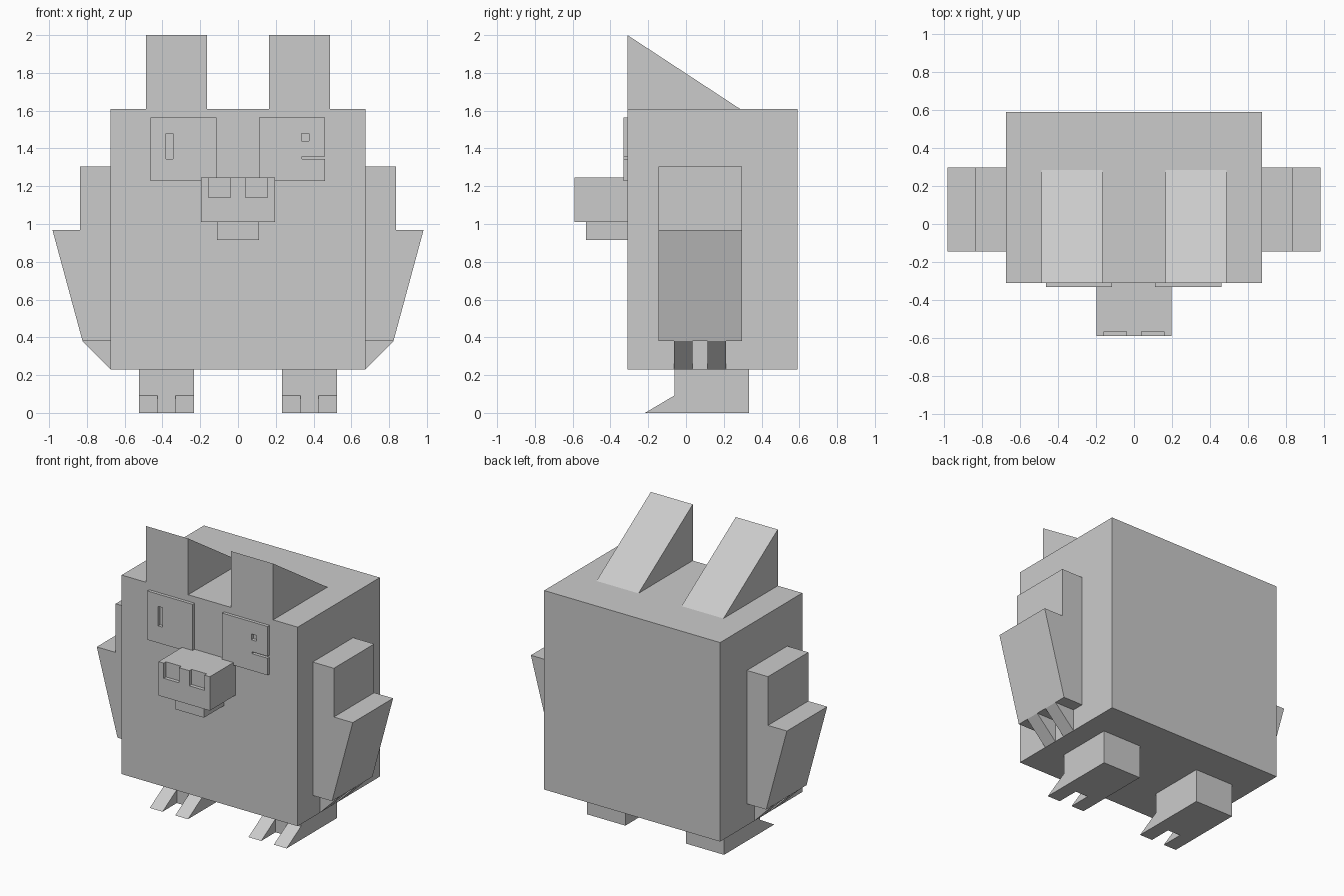
import bpy
import bmesh
from mathutils import Vector

if "Cube" in bpy.data.objects:
    bpy.data.objects.remove(bpy.data.objects["Cube"], do_unlink=True)

GREY = (0.6, 0.6, 0.6, 1.0)
grey = bpy.data.materials.new("plain grey")
grey.use_nodes = True
grey.diffuse_color = GREY
grey.node_tree.nodes["Principled BSDF"].inputs["Base Color"].default_value = GREY


def prism(name, axis, profile, start, end):
    """Extrude a 2D profile along x (profile y,z) or y (profile x,z)."""
    bm = bmesh.new()
    place = (lambda a, b: (start, a, b)) if axis == "x" else (lambda a, b: (a, start, b))
    face = bm.faces.new([bm.verts.new(place(a, b)) for a, b in profile])
    side = bmesh.ops.extrude_face_region(bm, geom=[face])
    verts = [v for v in side["geom"] if isinstance(v, bmesh.types.BMVert)]
    shift = end - start
    bmesh.ops.translate(bm, verts=verts,
                        vec=Vector((shift, 0, 0) if axis == "x" else (0, shift, 0)))
    bmesh.ops.recalc_face_normals(bm, faces=bm.faces)
    mesh = bpy.data.meshes.new(name)
    bm.to_mesh(mesh)
    bm.free()
    mesh.materials.append(grey)
    obj = bpy.data.objects.new(name, mesh)
    bpy.context.collection.objects.link(obj)
    return obj


def box(name, x, y, z):
    return prism(name, "y", [(x[0], z[0]), (x[1], z[0]), (x[1], z[1]), (x[0], z[1])], *y)


def carve(obj, x, y, z):
    """Cut a box-shaped recess out of an object."""
    cutter = box("cutter", x, y, z)
    cutter.hide_render = True
    mod = obj.modifiers.new("cut", "BOOLEAN")
    mod.operation = "DIFFERENCE"
    mod.solver = "EXACT"
    mod.object = cutter
    bpy.context.view_layer.objects.active = obj
    bpy.ops.object.modifier_apply(modifier=mod.name)
    bpy.data.objects.remove(cutter, do_unlink=True)


# Body
FRONT = -0.31
box("body", (-0.675, 0.675), (FRONT, 0.59), (0.23, 1.61))

# Beak with two nostril notches, and lower jaw
beak = box("beak", (-0.197, 0.197), (-0.59, FRONT), (1.01, 1.245))
for s in (-1, 1):
    carve(beak, sorted((s * 0.04, s * 0.157)), (-0.65, -0.565), (1.14, 1.3))
box("lower_jaw", (-0.11, 0.11), (-0.53, FRONT), (0.915, 1.01))

# Eye plates with pupils
DEPTH = (-0.4, -0.25)
right_eye = box("right_eye", (-0.463, -0.115), (-0.332, FRONT), (1.227, 1.565))
carve(right_eye, (-0.38, -0.345), DEPTH, (1.345, 1.48))
left_eye = box("left_eye", (0.11, 0.46), (-0.332, FRONT), (1.227, 1.565))
carve(left_eye, (0.335, 0.375), DEPTH, (1.44, 1.48))
carve(left_eye, (0.34, 0.5), DEPTH, (1.345, 1.358))

# Paired parts on both sides
for s, side in ((1, "left"), (-1, "right")):
    # Wedge ears
    prism(side + "_ear", "x", [(FRONT, 1.61), (0.285, 1.61), (FRONT, 2.0)],
          s * 0.165, s * 0.487)

    # Stepped, tapering arm
    arm = [(0.675, 0.38), (0.823, 0.38), (0.982, 0.967),
           (0.837, 0.967), (0.837, 1.305), (0.675, 1.305)]
    prism(side + "_arm", "y", [(s * x, z) for x, z in arm], -0.145, 0.297)

    # Claws under the arm
    claw = [(s * 0.675, 0.23), (s * 0.823, 0.38), (s * 0.675, 0.38)]
    for i, y in enumerate((-0.063, 0.115)):
        prism(f"{side}_claw_{i + 1}", "y", claw, y, y + 0.098)

    # Foot with two wedge toes
    box(side + "_foot", sorted((s * 0.232, s * 0.525)), (-0.06, 0.333), (0, 0.23))
    toe = [(-0.06, 0), (-0.06, 0.093), (-0.217, 0)]
    for i, x in enumerate((0.232, 0.427)):
        prism(f"{side}_toe_{i + 1}", "x", toe, s * x, s * (x + 0.098))
